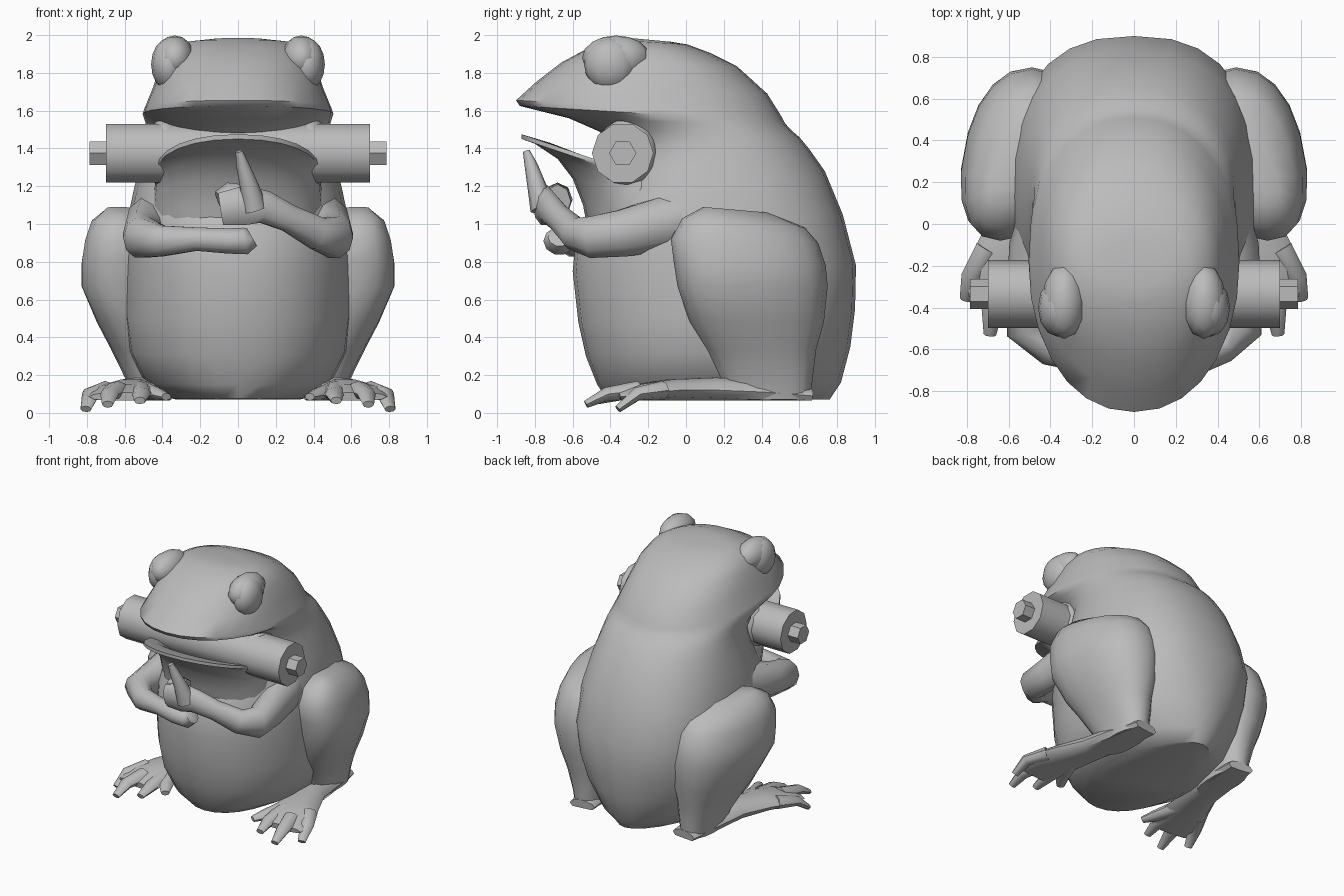
import bpy, bmesh, math
from mathutils import Vector

grey = bpy.data.materials.new("plain_grey")
grey.diffuse_color = (0.5, 0.5, 0.5, 1)


def finish(name, bm, mirror=False, angle=50):
    """Turn a bmesh into a smooth shaded object, optionally mirrored in x."""
    bmesh.ops.recalc_face_normals(bm, faces=bm.faces)
    me = bpy.data.meshes.new(name)
    bm.to_mesh(me)
    bm.free()
    me.materials.append(grey)
    me.shade_smooth()
    me.set_sharp_from_angle(angle=math.radians(angle))
    ob = bpy.data.objects.new(name, me)
    bpy.context.collection.objects.link(ob)
    if mirror:
        ob.modifiers.new("mirror", 'MIRROR').use_mirror_merge = False
    return ob


def skin(name, rings, mirror=False, angle=50):
    """Bridge a stack of equal rings and cap both ends."""
    bm = bmesh.new()
    vs = [[bm.verts.new(p) for p in r] for r in rings]
    n = len(vs[0])
    for a, b in zip(vs, vs[1:]):
        for i in range(n):
            j = (i + 1) % n
            bm.faces.new((a[i], a[j], b[j], b[i]))
    bm.faces.new(vs[0])
    bm.faces.new(vs[-1])
    return finish(name, bm, mirror, angle)


def spow(v, e):
    return math.copysign(abs(v) ** e, v)


def slices(name, rows, cx=0.0, front=2.3, skew=0.0, n=24, mirror=False):
    """Loft of tilted slices: front y, front z, back y, back z, half width, back roundness."""
    rings = []
    for yf, zf, yb, zb, w, back in rows:
        ring = []
        lean = skew * min(1, max(0, (zf - 0.15) / 0.5))
        mid = cx + lean * 0.7 if cx else 0
        for i in range(n):
            a = 2 * math.pi * i / n
            e = 2 / (front if math.cos(a) > 0 else back)
            s = spow(math.sin(a), e)
            t = (1 - spow(math.cos(a), e)) / 2
            ring.append((mid + w * s + lean * (0.5 - t), yf + (yb - yf) * t, zf + (zb - zf) * t))
        rings.append(ring)
    return skin(name, rings, mirror)


def limb(name, rows, n=10, mirror=False, floor=0.0):
    """Tube through points x, y, z with half width and half height."""
    pts = [Vector(r[:3]) for r in rows]
    rings = []
    for i, r in enumerate(rows):
        d = (pts[min(i + 1, len(pts) - 1)] - pts[max(i - 1, 0)]).normalized()
        side = d.cross(Vector((0, 0, 1))).normalized()
        up = side.cross(d)
        ring = []
        for k in range(n):
            a = 2 * math.pi * k / n
            p = pts[i] + side * r[3] * math.cos(a) + up * r[4] * math.sin(a)
            p.z = max(p.z, floor)
            ring.append(p)
        rings.append(ring)
    return skin(name, rings, mirror)


def blob(name, centre, size, mirror=False, u=12, v=8):
    bm = bmesh.new()
    bmesh.ops.create_uvsphere(bm, u_segments=u, v_segments=v, radius=1)
    for w in bm.verts:
        w.co = Vector([c + s * q for c, s, q in zip(centre, size, w.co)])
    return finish(name, bm, mirror)


def bar(name, half, radius, sides):
    """Cylinder across x through the mouth."""
    ring = [(-0.335 + radius * math.cos(2 * math.pi * i / sides),
             1.375 + radius * math.sin(2 * math.pi * i / sides)) for i in range(sides)]
    return skin(name, [[(x, y, z) for y, z in ring] for x in (-half, half)], angle=40)


# Torso, throat, overhanging lip and upper head in one loft from seat to crown
slices("body", [
    (-0.42, 0.075, 0.76, 0.07, 0.34, 1.7), (-0.47, 0.15, 0.82, 0.16, 0.49, 1.7),
    (-0.53, 0.30, 0.87, 0.35, 0.575, 1.9), (-0.57, 0.48, 0.895, 0.55, 0.60, 2.2),
    (-0.60, 0.75, 0.90, 0.78, 0.60, 2.5), (-0.58, 0.95, 0.83, 1.05, 0.59, 2.4),
    (-0.50, 1.10, 0.735, 1.28, 0.55, 2.3), (-0.42, 1.25, 0.65, 1.40, 0.515, 2.3),
    (-0.38, 1.40, 0.60, 1.46, 0.49, 2.3), (-0.46, 1.49, 0.565, 1.49, 0.485, 2.3),
    (-0.62, 1.56, 0.54, 1.515, 0.49, 2.3),
    (-0.88, 1.625, 0.52, 1.54, 0.505, 2.3), (-0.90, 1.655, 0.505, 1.57, 0.495, 2.3),
    (-0.79, 1.755, 0.43, 1.69, 0.45, 2.3), (-0.66, 1.855, 0.27, 1.835, 0.41, 2.3),
    (-0.51, 1.935, 0.13, 1.905, 0.355, 2.3), (-0.38, 1.975, 0.01, 1.95, 0.27, 2.2),
    (-0.30, 1.985, -0.08, 1.965, 0.15, 2.2)], front=2.15, n=28)

# Lower jaw, a tilted dish
slices("lower_jaw", [
    (-0.50, 0.86, 0.20, 0.86, 0.45, 2.1), (-0.545, 1.10, 0.20, 0.98, 0.46, 2.1),
    (-0.60, 1.24, 0.20, 1.02, 0.45, 2.1), (-0.68, 1.345, 0.20, 1.05, 0.44, 2.1),
    (-0.80, 1.425, 0.20, 1.07, 0.435, 2.1), (-0.87, 1.45, 0.20, 1.09, 0.435, 2.1),
    (-0.87, 1.475, 0.20, 1.11, 0.43, 2.1), (-0.72, 1.43, 0.12, 1.11, 0.39, 2.1),
    (-0.58, 1.34, 0.05, 1.09, 0.33, 2.1), (-0.48, 1.22, 0.05, 1.06, 0.26, 2.1)], front=2.15)

# Mouth corners wrapping the bar
blob("mouth_corner", (0.385, -0.31, 1.375), (0.115, 0.165, 0.185), mirror=True)

# Eyes set in raised sockets
blob("eye", (0.365, -0.40, 1.845), (0.095, 0.14, 0.14), mirror=True)
blob("eye_socket", (0.335, -0.37, 1.88), (0.105, 0.18, 0.118), mirror=True)

# Bar held in the mouth
bar("mouth_bar", 0.70, 0.163, 10)
bar("bar_handles", 0.785, 0.072, 6)

# Folded hind legs
slices("thigh", [
    (0.20, 0.07, 0.66, 0.07, 0.11, 2.3), (0.18, 0.18, 0.67, 0.18, 0.13, 2.3),
    (0.10, 0.34, 0.69, 0.34, 0.17, 2.3), (0.02, 0.48, 0.73, 0.48, 0.21, 2.3),
    (-0.045, 0.67, 0.75, 0.67, 0.25, 2.3), (-0.065, 0.80, 0.74, 0.78, 0.25, 2.3),
    (-0.08, 0.92, 0.70, 0.90, 0.23, 2.3), (-0.02, 1.03, 0.63, 0.98, 0.19, 2.3),
    (0.09, 1.09, 0.44, 1.06, 0.10, 2.3)], cx=0.46, skew=0.15, n=18, mirror=True)
limb("foot", [(0.44, 0.66, 0.09, 0.10, 0.04), (0.47, 0.40, 0.11, 0.12, 0.07),
              (0.51, 0.15, 0.12, 0.12, 0.07), (0.57, -0.08, 0.12, 0.16, 0.06),
              (0.62, -0.24, 0.105, 0.19, 0.05), (0.63, -0.36, 0.085, 0.16, 0.025)],
     mirror=True, floor=0.065)
for i, (bx, by, mx, my, tx, ty, tz) in enumerate([
        (0.70, -0.12, 0.78, -0.26, 0.805, -0.36, 0.02),
        (0.64, -0.25, 0.68, -0.42, 0.69, -0.53, 0.045),
        (0.52, -0.15, 0.51, -0.36, 0.52, -0.47, 0.065),
        (0.50, -0.10, 0.43, -0.28, 0.38, -0.36, 0.085)]):
    limb(f"toe_{i + 1}", [(bx, by, 0.12, 0.06, 0.05), (mx, my, 0.10, 0.05, 0.036),
                          (tx, ty, tz, 0.03, 0.02)], n=8, mirror=True)

# Arms folded over the belly, one lying flat and one raised
shoulder = [(0.40, 0.10, 1.06, 0.13, 0.14), (0.46, -0.12, 1.00, 0.14, 0.15),
            (0.50, -0.34, 0.95, 0.11, 0.13), (0.51, -0.50, 0.93, 0.105, 0.115)]
limb("raised_arm", shoulder + [
    (0.42, -0.59, 0.95, 0.08, 0.09), (0.27, -0.67, 1.03, 0.065, 0.075),
    (0.14, -0.73, 1.09, 0.06, 0.09), (0.04, -0.75, 1.10, 0.06, 0.11),
    (-0.09, -0.74, 1.08, 0.05, 0.09)])
limb("pointing_finger", [(0.09, -0.76, 1.08, 0.06, 0.07), (0.06, -0.79, 1.20, 0.05, 0.05),
                         (0.025, -0.82, 1.31, 0.035, 0.035), (0.005, -0.845, 1.385, 0.018, 0.02)], n=8)
limb("curled_fingers", [(0.02, -0.68, 1.12, 0.07, 0.09), (-0.05, -0.68, 1.13, 0.08, 0.09),
                        (-0.09, -0.69, 1.11, 0.06, 0.07)], n=8)
limb("flat_arm", [(-x, y, z, a, b) for x, y, z, a, b in shoulder] + [
    (-0.40, -0.60, 0.91, 0.08, 0.085), (-0.22, -0.65, 0.92, 0.065, 0.065),
    (-0.05, -0.67, 0.91, 0.085, 0.07), (0.04, -0.67, 0.91, 0.085, 0.075),
    (0.075, -0.67, 0.93, 0.06, 0.055)])
